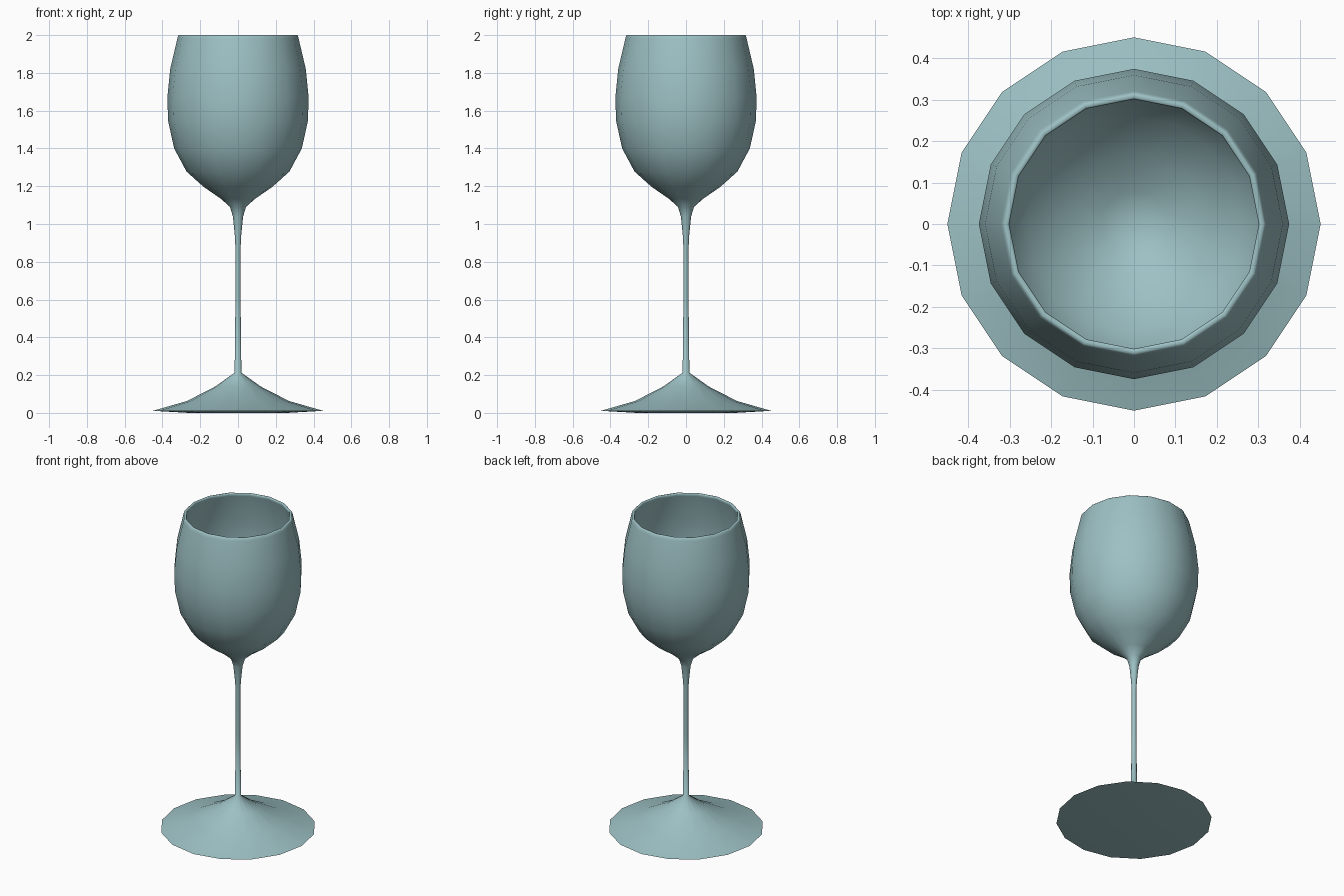
import bpy, bmesh, math

if "Cube" in bpy.data.objects:
    bpy.data.objects.remove(bpy.data.objects["Cube"])

SIDES = 16

# Lathe profile (radius, height), from underside of foot, up the outside, down into the bowl
foot = [(0, 0.0), (0.26, 0.0), (0.45, 0.011),
        (0.27, 0.063), (0.12, 0.14), (0.018, 0.213)]
stem = [(0.0135, 0.60), (0.0135, 0.87), (0.017, 0.94),
        (0.027, 1.04), (0.042, 1.09)]
bowl_outside = [(0.09, 1.133), (0.18, 1.195), (0.272, 1.277), (0.338, 1.40),
                (0.37, 1.545), (0.374, 1.67), (0.359, 1.82), (0.321, 1.982), (0.317, 1.996)]
rim = [(0.313, 2.0), (0.304, 2.0), (0.301, 1.996)]
bowl_inside = [(0.305, 1.982), (0.344, 1.82), (0.359, 1.67), (0.355, 1.55),
               (0.324, 1.408), (0.26, 1.29), (0.17, 1.21), (0.08, 1.15), (0, 1.125)]


def lathe(name, profile, sides):
    bm = bmesh.new()
    rings = []
    for r, z in profile:
        if r == 0:
            rings.append([bm.verts.new((0, 0, z))] * sides)
        else:
            rings.append([bm.verts.new((r * math.cos(2 * math.pi * i / sides),
                                        r * math.sin(2 * math.pi * i / sides), z))
                          for i in range(sides)])
    for low, high in zip(rings, rings[1:]):
        for i in range(sides):
            j = (i + 1) % sides
            corners = list(dict.fromkeys((low[i], low[j], high[j], high[i])))
            bm.faces.new(corners)
    bmesh.ops.recalc_face_normals(bm, faces=bm.faces)
    mesh = bpy.data.meshes.new(name)
    bm.to_mesh(mesh)
    bm.free()
    obj = bpy.data.objects.new(name, mesh)
    bpy.context.collection.objects.link(obj)
    return obj


# One continuous glass: foot, stem and hollow bowl
glass = lathe("wine_glass", foot + stem + bowl_outside + rim + bowl_inside, SIDES)

# Pale blue-green tint
tint = bpy.data.materials.new("tinted_glass")
tint.diffuse_color = (0.335, 0.53, 0.55, 1)
tint.use_nodes = True
tint.node_tree.nodes["Principled BSDF"].inputs["Base Color"].default_value = tint.diffuse_color
glass.data.materials.append(tint)

bpy.context.view_layer.objects.active = glass
glass.select_set(True)
bpy.ops.object.shade_smooth_by_angle(angle=math.radians(60))
